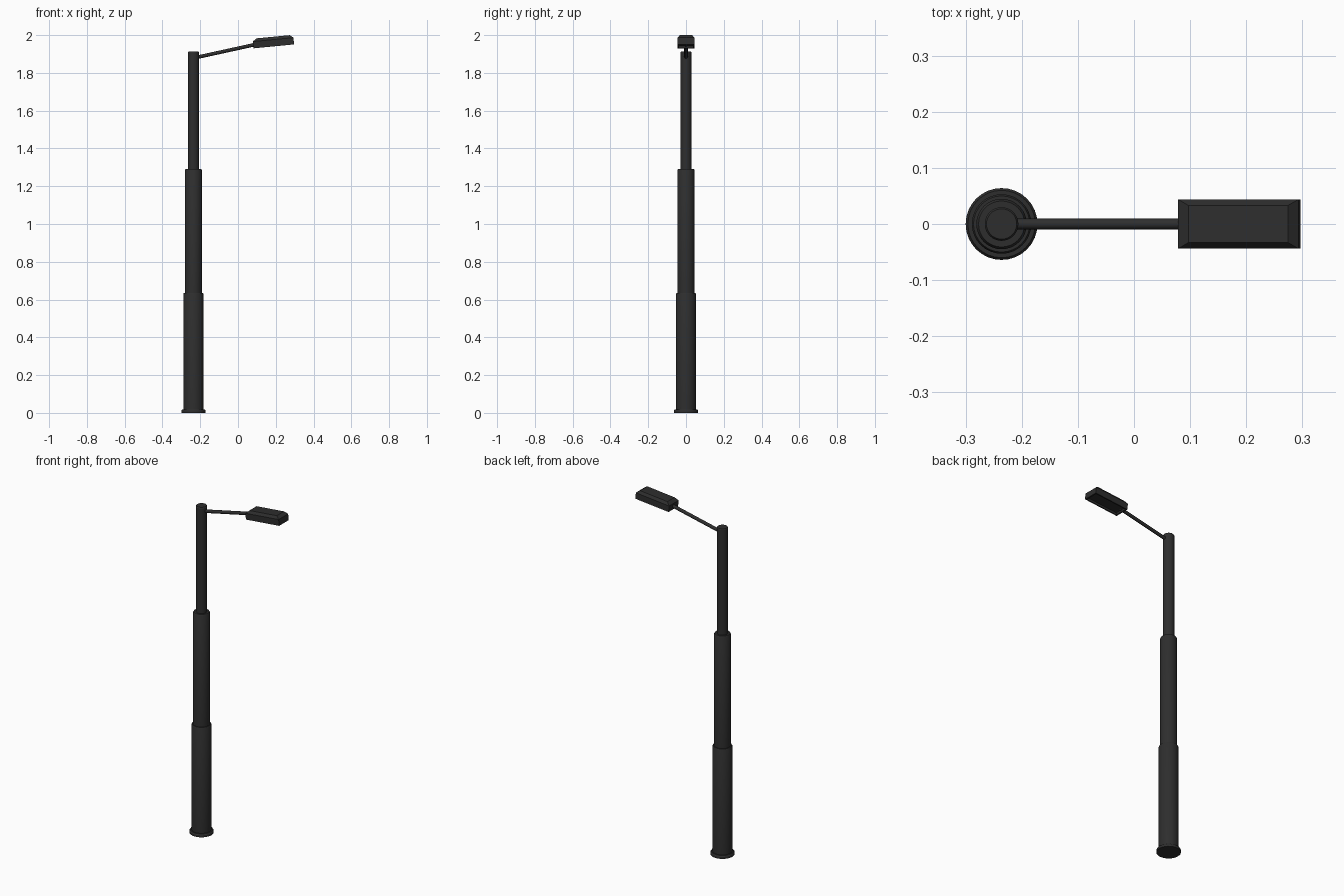
import bpy, bmesh, math
from mathutils import Vector, Matrix

if "Cube" in bpy.data.objects:
    bpy.data.objects.remove(bpy.data.objects["Cube"])

black = bpy.data.materials.new("charcoal_metal")
black.diffuse_color = (0.027, 0.027, 0.027, 1)
black.use_nodes = True
black.node_tree.nodes["Principled BSDF"].inputs["Base Color"].default_value = black.diffuse_color

POLE_X = -0.236


def finish(name, bm, smooth=False):
    bmesh.ops.recalc_face_normals(bm, faces=bm.faces)
    me = bpy.data.meshes.new(name)
    bm.to_mesh(me)
    bm.free()
    ob = bpy.data.objects.new(name, me)
    bpy.context.collection.objects.link(ob)
    me.materials.append(black)
    if smooth:
        bpy.ops.object.select_all(action='DESELECT')
        ob.select_set(True)
        bpy.context.view_layer.objects.active = ob
        bpy.ops.object.shade_smooth_by_angle(angle=math.radians(30))
    return ob


def loft(bm, rings):
    """Skin a list of closed point rings and cap both ends."""
    vs = [[bm.verts.new(p) for p in r] for r in rings]
    n = len(vs[0])
    for a, b in zip(vs, vs[1:]):
        for i in range(n):
            bm.faces.new((a[i], a[(i + 1) % n], b[(i + 1) % n], b[i]))
    bm.faces.new(vs[0][::-1])
    bm.faces.new(vs[-1])


def circle(r, z, n=32):
    return [(POLE_X + r * math.cos(2 * math.pi * i / n),
             r * math.sin(2 * math.pi * i / n), z) for i in range(n)]


# Stepped pole with base flange
profile = [(0.064, 0), (0.064, 0.012), (0.060, 0.018), (0.053, 0.018),
           (0.053, 0.630), (0.050, 0.636), (0.045, 0.636),
           (0.045, 1.285), (0.041, 1.292), (0.030, 1.292),
           (0.030, 1.907), (0.027, 1.912)]
bm = bmesh.new()
loft(bm, [circle(r, z) for r, z in profile])
finish("pole", bm, True)

# Slanted arm
a, b = Vector((-0.215, 0, 1.883)), Vector((0.10, 0, 1.952))
d = b - a
bm = bmesh.new()
bmesh.ops.create_cone(bm, cap_ends=True, segments=20, radius1=0.0095, radius2=0.0095,
                      depth=d.length,
                      matrix=Matrix.Translation((a + b) / 2) @ d.to_track_quat('Z', 'Y').to_matrix().to_4x4())
finish("arm", bm, True)


# Lamp head: chamfered box, tilted, hollow underneath
def rect(x0, x1, y, z):
    return [(x0, -y, z), (x1, -y, z), (x1, y, z), (x0, y, z)]


bm = bmesh.new()
loft(bm, [rect(0.008, 0.208, 0.037, 0.012), rect(0.008, 0.208, 0.037, 0),
          rect(0, 0.216, 0.044, 0), rect(0, 0.216, 0.044, 0.036),
          rect(0.020, 0.180 + 0.018, 0.033, 0.051)])
bm.transform(Matrix.Translation((0.082, 0, 1.930)) @ Matrix.Rotation(math.radians(-5.5), 4, 'Y'))
finish("lamp_head", bm)
